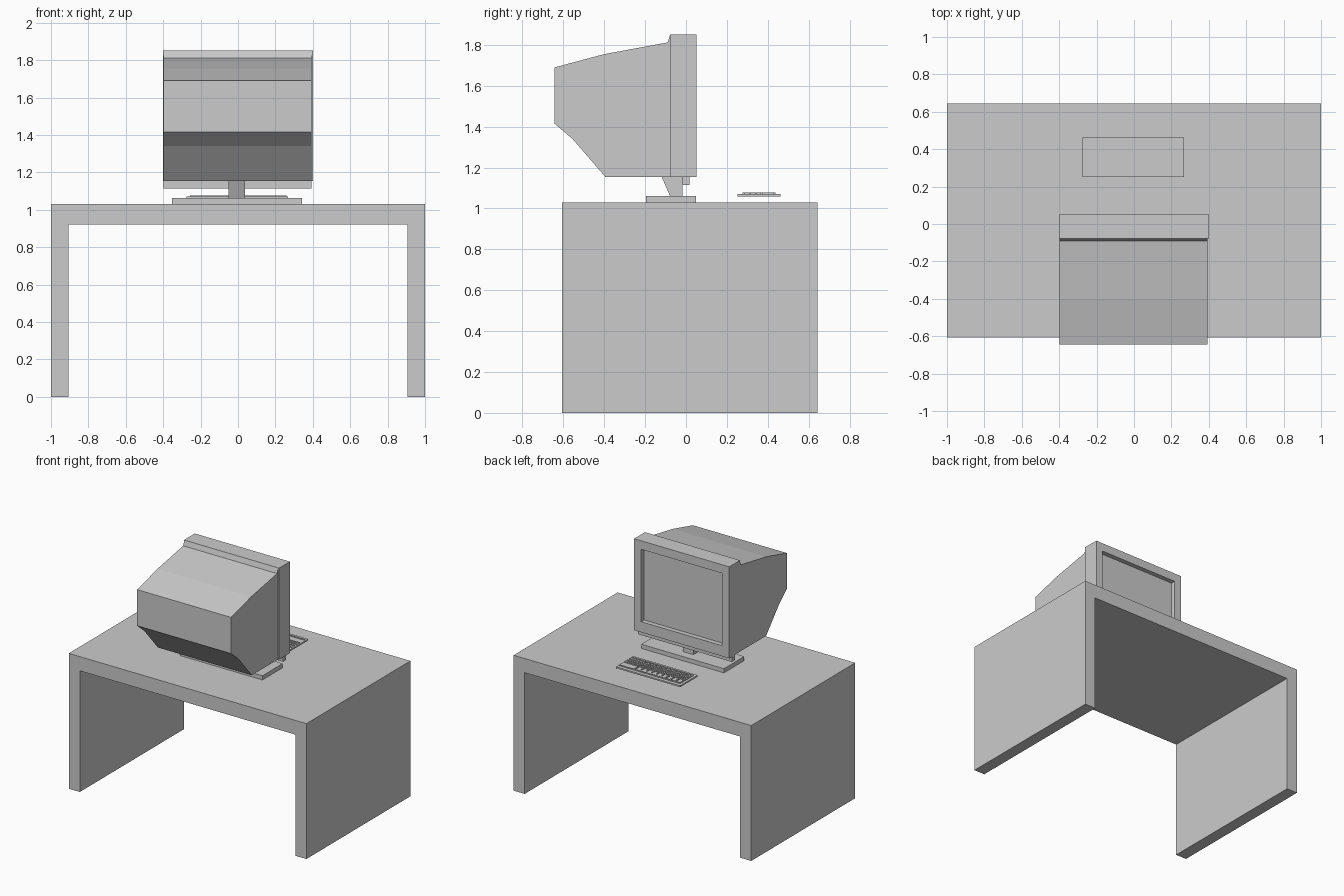
import bpy, bmesh
from mathutils import Vector

if "Cube" in bpy.data.objects:
    bpy.data.objects.remove(bpy.data.objects["Cube"])


def finish(bm, name):
    bmesh.ops.recalc_face_normals(bm, faces=bm.faces)
    me = bpy.data.meshes.new(name)
    bm.to_mesh(me)
    bm.free()
    ob = bpy.data.objects.new(name, me)
    bpy.context.collection.objects.link(ob)
    return ob


def add_box(bm, x, y, z):
    verts = bmesh.ops.create_cube(bm, size=1)["verts"]
    for v in verts:
        v.co = Vector([lo + (c + 0.5) * (hi - lo) for c, (lo, hi) in zip(v.co, (x, y, z))])


def box(name, x, y, z):
    bm = bmesh.new()
    add_box(bm, x, y, z)
    return finish(bm, name)


def extrude_profile(name, pts, direction, place):
    """Fill a 2D outline and extrude it along a direction."""
    bm = bmesh.new()
    face = bm.faces.new([bm.verts.new(place(a, b)) for a, b in pts])
    ret = bmesh.ops.extrude_face_region(bm, geom=[face], use_keep_orig=True)
    moved = [g for g in ret["geom"] if isinstance(g, bmesh.types.BMVert)]
    bmesh.ops.translate(bm, verts=moved, vec=direction)
    return finish(bm, name)


# Desk: one bent slab, top and two side panels
extrude_profile("desk",
                [(-1, 0), (-0.907, 0), (-0.907, 0.922), (0.907, 0.922), (0.907, 0),
                 (1, 0), (1, 1.03), (-1, 1.03)],
                (0, 1.25, 0), lambda x, z: (x, -0.606, z))

# Monitor back housing
extrude_profile("monitor_housing",
                [(-0.078, 1.155), (-0.395, 1.155), (-0.555, 1.34), (-0.643, 1.415),
                 (-0.643, 1.69), (-0.4, 1.755), (-0.09, 1.812), (-0.078, 1.85)],
                (0.79, 0, 0), lambda y, z: (-0.398, y, z))

# Monitor front frame with recessed screen
bm = bmesh.new()
add_box(bm, (-0.4, 0.4), (-0.078, 0.052), (1.155, 1.851))
front = max(bm.faces, key=lambda f: f.calc_center_median().y)
bmesh.ops.inset_region(bm, faces=[front], thickness=0.083)
for v in front.verts:
    v.co.z = 1.786 if v.co.z > 1.5 else 1.235
ret = bmesh.ops.extrude_face_region(bm, geom=[front])
bmesh.ops.translate(bm, verts=[g for g in ret["geom"] if isinstance(g, bmesh.types.BMVert)],
                    vec=(0, -0.036, 0))
if front.is_valid:
    bmesh.ops.delete(bm, geom=[front], context='FACES_ONLY')
finish(bm, "monitor_frame")

# Stand: lower strip, tapered neck, foot plate
box("monitor_lower_strip", (-0.398, 0.392), (-0.018, 0.018), (1.114, 1.157))
extrude_profile("stand_neck",
                [(-0.12, 1.157), (-0.018, 1.157), (-0.018, 1.06), (-0.078, 1.06)],
                (0.088, 0, 0), lambda y, z: (-0.05, y, z))
box("stand_foot", (-0.353, 0.343), (-0.196, 0.048), (1.03, 1.062))

# Keyboard plate with a raised grid of bars
box("keyboard_plate", (-0.275, 0.267), (0.252, 0.463), (1.059, 1.07))
bm = bmesh.new()
TOP = (1.07, 1.077)
for y in (0.433, 0.369, 0.341, 0.312, 0.281):
    add_box(bm, (-0.257, 0.259), (y - 0.004, y + 0.004), TOP)
for i in range(10):
    x = -0.252 + 0.0428 * i
    top = 0.404 if 4 <= i <= 8 else 0.436
    add_box(bm, (x - 0.004, x + 0.004), (0.278, top), TOP)
finish(bm, "keyboard_bars")
